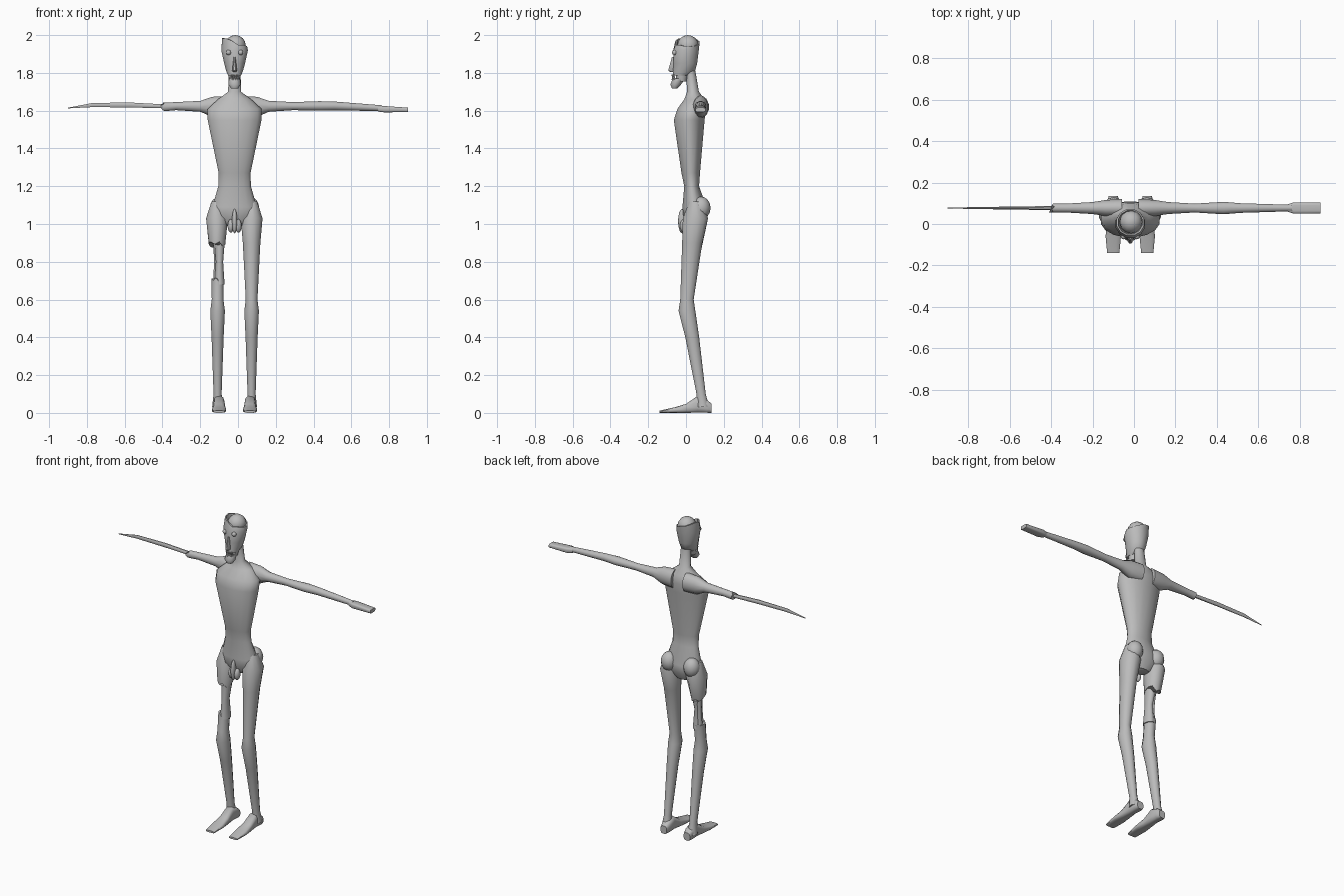
import bpy
import bmesh
import math
import random
from mathutils import Vector

default = bpy.data.objects.get("Cube")
if default:
    bpy.data.objects.remove(default, do_unlink=True)

random.seed(4)
MIDDLE = Vector((-.018, 0, 0))      # the body's own centre line
LEFT, RIGHT = 1, -1
SIDES = {"left": LEFT, "right": RIGHT}

grey = bpy.data.materials.new("plain grey")
grey.use_nodes = True
grey.diffuse_color = (.5, .5, .5, 1)
grey.node_tree.nodes["Principled BSDF"].inputs["Base Color"].default_value = grey.diffuse_color


def finish(name, bm):
    """Turn a bmesh into a smooth shaded grey object."""
    bmesh.ops.recalc_face_normals(bm, faces=bm.faces)
    mesh = bpy.data.meshes.new(name)
    bm.to_mesh(mesh)
    bm.free()
    mesh.materials.append(grey)
    mesh.shade_smooth()
    mesh.set_sharp_from_angle(angle=math.radians(50))
    obj = bpy.data.objects.new(name, mesh)
    bpy.context.collection.objects.link(obj)


def place(axis, side, along, across, third):
    """Map loft coordinates to the world for the chosen loft axis."""
    if axis == "z":
        local = Vector((side * across, third, along))
    elif axis == "x":
        local = Vector((side * along, across, third))
    else:
        local = Vector((side * across, along, third))
    return MIDDLE + local


def loft(name, axis, rings, centre=0, side=LEFT, sides=12, ratio=1,
         square=1, ragged=0, edit=None):
    """Skin rings of (along, third, half width and, if not by ratio, half depth)."""
    bm = bmesh.new()
    loops = []
    for along, third, half, *depth in rings:
        half_depth = depth[0] if depth else half * ratio
        loop = []
        for i in range(sides):
            angle = math.tau * (i + .5) / sides
            c, s = math.cos(angle), math.sin(angle)
            u = math.copysign(abs(c) ** square, c)
            v = math.copysign(abs(s) ** square, s)
            tear = random.uniform(-ragged, ragged) if len(loops) == len(rings) - 1 else 0
            loop.append(bm.verts.new(place(axis, side, along + tear,
                                           centre + half * u, third + half_depth * v)))
        loops.append(loop)
    for lower, upper in zip(loops, loops[1:]):
        for i in range(sides):
            j = (i + 1) % sides
            bm.faces.new((lower[i], lower[j], upper[j], upper[i]))
    bm.faces.new(loops[0])
    bm.faces.new(loops[-1])
    if edit:
        edit(loops)
    finish(name, bm)


def ellipsoid(name, centre, radii):
    bm = bmesh.new()
    bmesh.ops.create_uvsphere(bm, u_segments=12, v_segments=8, radius=1)
    for v in bm.verts:
        v.co = MIDDLE + Vector(centre) + v.co * Vector(radii)
    finish(name, bm)


# Torso and neck
loft("torso", "z", [
    (.99, .045, .05, .035),
    (1.04, .045, .125, .06),
    (1.09, .045, .12, .065),
    (1.2, .03, .088, .04),
    (1.27, .025, .086, .05),
    (1.55, .017, .145, .083),
    (1.61, .03, .145, .077),
    (1.66, .045, .09, .055),
    (1.7, .037, .035, .032),
    (1.81, .025, .032, .025)], sides=16)

# Buttocks and groin
for word, side in SIDES.items():
    ellipsoid(word + "_buttock", (side * .08, .08, 1.085), (.05, .05, .06))
    ellipsoid(word + "_groin_lobe", (side * .02, -.01, .99), (.017, .022, .036))
ellipsoid("groin_centre", (0, -.02, 1.015), (.014, .022, .065))

# Legs: whole thigh on the left, wounded thigh on the right
hip = [(1.12, .05, .03), (1.03, .05, .06)]
shin = [(.6, .005, .032), (.54, .005, .04), (.4, .033, .033), (.1, .08, .022), (.03, .09, .03)]
loft("left_leg", "z", hip + [(.9, .033, .048)] + shin, centre=.09, ratio=1.15)
loft("right_upper_thigh", "z", hip + [(.89, .033, .045)], centre=.093,
     side=RIGHT, ratio=1.15, ragged=.02)
loft("right_lower_leg", "z", shin[::-1] + [(.71, .015, .033)], centre=.09,
     side=RIGHT, ratio=1.15, ragged=.02)
loft("right_thigh_muscle", "z", [(.92, .03, .03), (.8, .015, .02), (.68, .015, .028)],
     centre=.08, side=RIGHT, ratio=1.4)
loft("right_thigh_bone", "z", [(.92, .04, .018), (.8, .03, .011), (.68, .025, .018)],
     centre=.098, side=RIGHT, sides=8)

# Feet, resting flat on the ground
heel_to_toe = [(.135, .025, .022), (.11, .035, .03), (.06, .045, .028),
               (0, .024, .033), (-.06, .015, .038), (-.14, .006, .03)]
for word, side in SIDES.items():
    loft(word + "_foot", "y", [(y, h, w, h) for y, h, w in heel_to_toe],
         centre=.082, side=side, square=.65)

# Arms: the right one is torn off above the elbow
arm_line = .077
shoulder = [(.04, 1.62, .045, .06), (.12, 1.62, .04, .055), (.18, 1.623, .03), (.31, 1.624, .022)]
loft("left_arm", "x", shoulder + [(.45, 1.625, .031, .026), (.53, 1.625, .024),
                                  (.78, 1.613, .016)], centre=arm_line)
loft("left_hand", "x", [(.76, 1.61, .018, .015), (.79, 1.608, .028, .017),
                        (.918, 1.604, .026, .012)], centre=arm_line, square=.5)
loft("right_arm_stump", "x", shoulder + [(.38, 1.62, .023)], centre=arm_line,
     side=RIGHT, ragged=.015)
loft("right_arm_bone", "x", [(.35, 1.622, .011), (.55, 1.63, .008, .014),
                             (.75, 1.63, .005, .012), (.882, 1.614, .002)],
     centre=arm_line, side=RIGHT, sides=8)


# Skull, open at the top with a slanted jagged rim
def slant_rim(loops):
    for outer, inner in zip(loops[-3], loops[-2]):
        lift = random.uniform(-.006, .006) - .36 * (outer.co.x - MIDDLE.x)
        outer.co.z += lift
        inner.co.z += lift


loft("skull", "z", [
    (1.785, -.03, .035, .042),
    (1.81, -.01, .046, .06),
    (1.85, -.004, .057, .065),
    (1.92, 0, .073, .07),
    (1.96, .008, .068, .066),
    (1.96, .008, .06, .058),
    (1.92, .006, .05)], edit=slant_rim)
ellipsoid("brain", (.004, .01, 1.945), (.055, .056, .055))

# Jaw and the inside of the mouth
loft("jaw", "z", [(1.718, -.06, .02, .015), (1.74, -.054, .034, .03),
                  (1.77, -.037, .031, .033)])
loft("mouth_interior", "z", [(1.755, -.025, .028), (1.8, -.02, .036)])

# Teeth along both jaws
for row, base, tip, shift in (("upper", 1.792, 1.772, 0), ("lower", 1.763, 1.78, .5)):
    for i in range(5):
        angle = math.radians(20) * (i - 2 + shift)
        x, y = .03 * math.sin(angle), -.038 - .034 * math.cos(angle)
        loft(f"{row}_tooth_{i}", "z", [(base, y, .0045), (tip, y, .002)], centre=x, sides=6)

# Nose and eyes
loft("nose", "z", [(1.885, -.065, .005, .01), (1.812, -.075, .014, .021),
                   (1.805, -.07, .009, .015)], sides=8)
for word, side in SIDES.items():
    ellipsoid(word + "_eye", (side * .032, -.06, 1.908), (.014, .014, .014))
